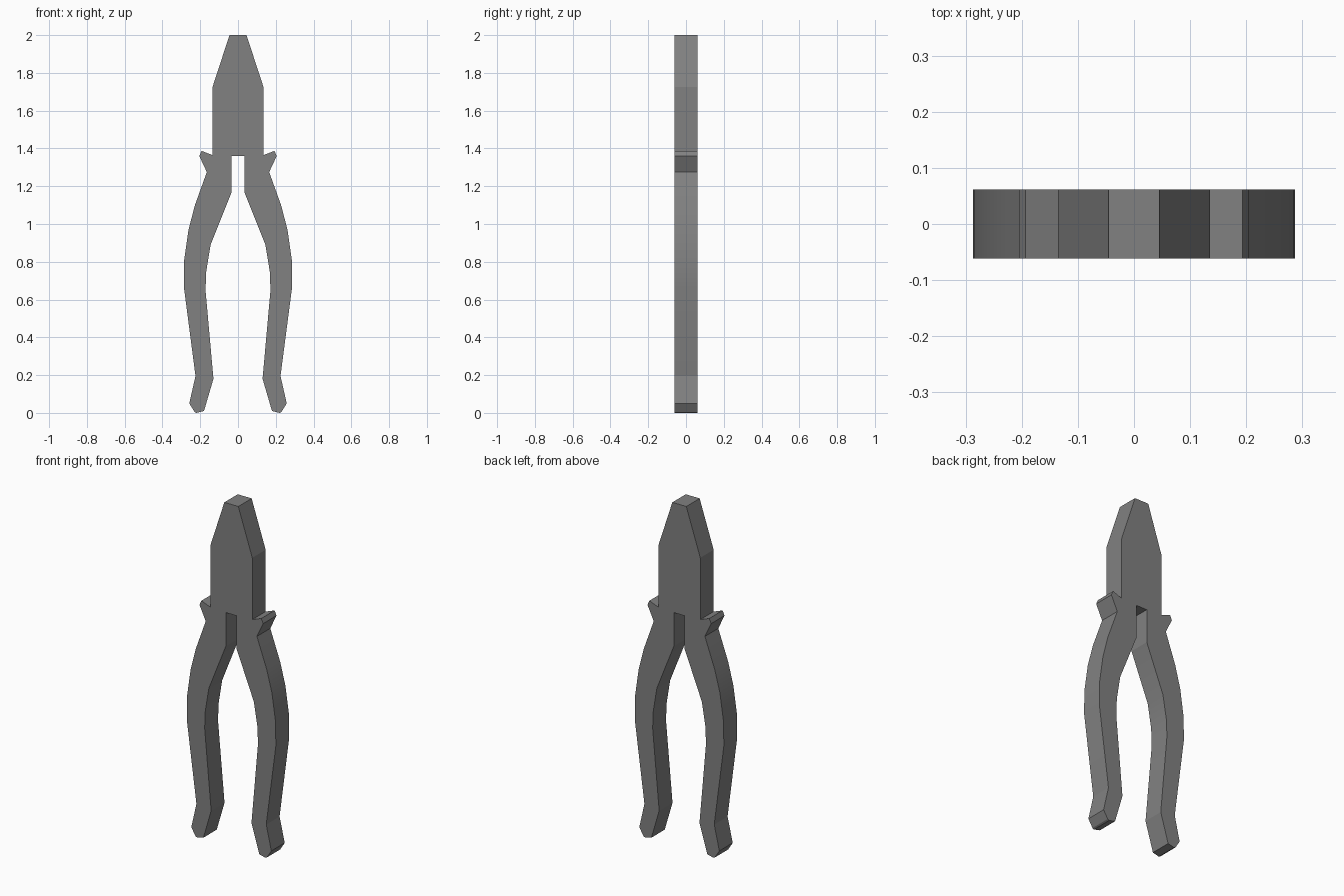
import bpy
import bmesh
import math

cube = bpy.data.objects.get("Cube")
if cube:
    bpy.data.objects.remove(cube, do_unlink=True)

HALF_DEPTH = 0.0615

# Steel material
steel = bpy.data.materials.new("grey steel")
steel.use_nodes = True
grey = (0.22, 0.22, 0.22, 1.0)
steel.diffuse_color = grey
steel.node_tree.nodes["Principled BSDF"].inputs["Base Color"].default_value = grey

# Half outline (x, z), from the tip down the outside and up the inside
jaw = [(0.045, 2.0), (0.135, 1.725), (0.135, 1.365)]
guard = [(0.193, 1.387), (0.205, 1.36), (0.165, 1.275)]
outer_grip = [(0.228, 1.10), (0.262, 0.97), (0.285, 0.81), (0.287, 0.67), (0.225, 0.195)]
grip_end = [(0.258, 0.05), (0.23, 0.005), (0.22, 0.0), (0.18, 0.01), (0.13, 0.18)]
inner_grip = [(0.172, 0.65), (0.168, 0.75), (0.145, 0.89), (0.035, 1.165)]
slot = [(0.035, 1.36)]

half = jaw + guard + outer_grip + grip_end + inner_grip + slot
outline = half + [(-x, z) for x, z in reversed(half)]

# Pliers body: mirrored outline extruded through its thickness
bm = bmesh.new()
front = bm.faces.new([bm.verts.new((x, -HALF_DEPTH, z)) for x, z in outline])
extruded = bmesh.ops.extrude_face_region(bm, geom=[front], use_keep_orig=True)
for v in extruded["geom"]:
    if isinstance(v, bmesh.types.BMVert):
        v.co.y = HALF_DEPTH
bmesh.ops.recalc_face_normals(bm, faces=bm.faces[:])
mesh = bpy.data.meshes.new("pliers_body")
bm.to_mesh(mesh)
bm.free()
mesh.materials.append(steel)

body = bpy.data.objects.new("pliers_body", mesh)
bpy.context.collection.objects.link(body)

# Smooth the bowed grips, keep the corners sharp
bpy.ops.object.select_all(action="DESELECT")
body.select_set(True)
bpy.context.view_layer.objects.active = body
bpy.ops.object.shade_smooth_by_angle(angle=math.radians(15))
